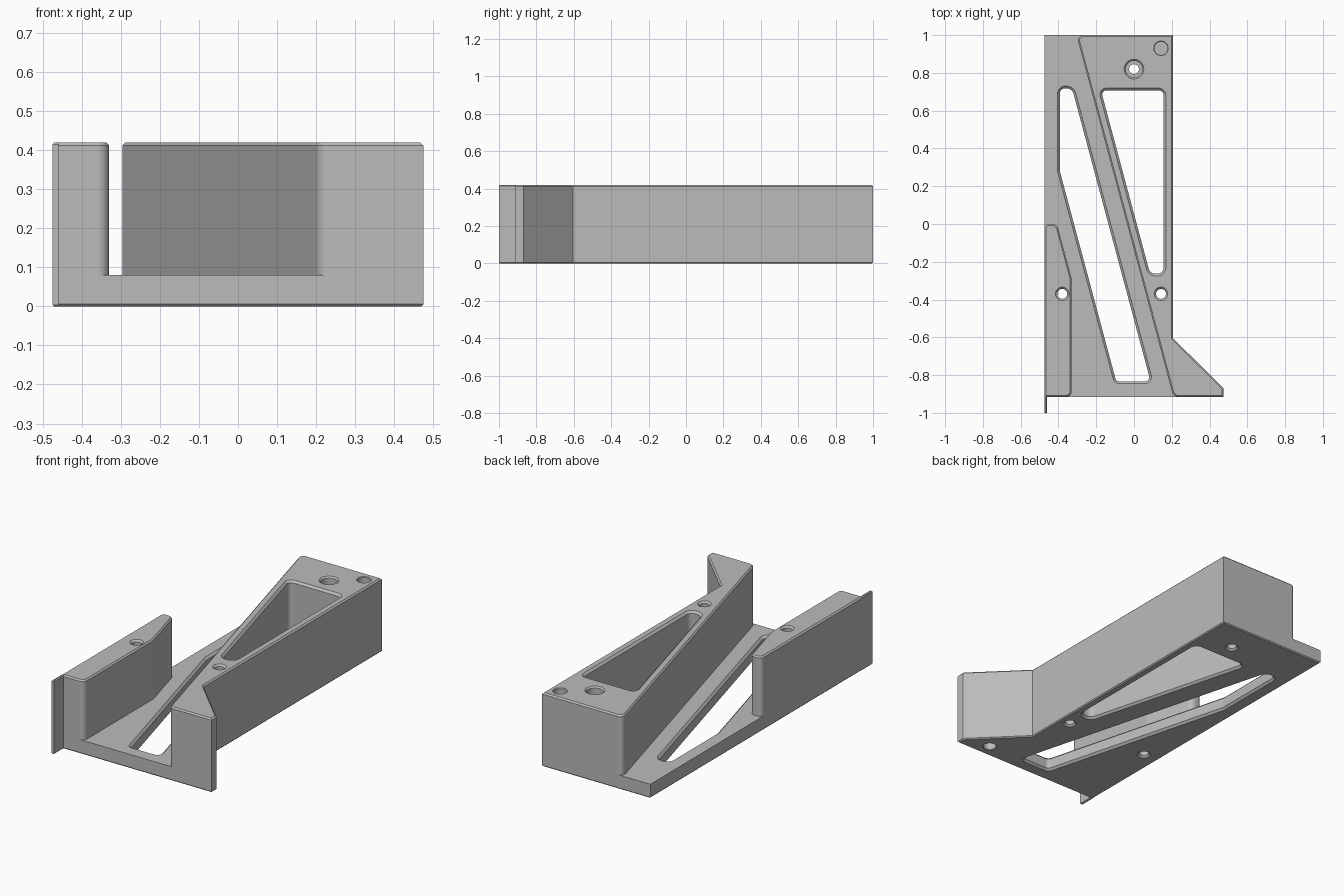
import bpy, bmesh, math
from mathutils import Vector

cube = bpy.data.objects.get("Cube")
if cube:
    bpy.data.objects.remove(cube, do_unlink=True)

HEIGHT, PLATE, BACK, FRONT = 0.42, 0.08, 1.0, -0.915
SIDE, WALL = 0.475, 0.207
SLOPE = math.tan(math.radians(15))

grey = bpy.data.materials.new("plain_grey")
grey.use_nodes = True
grey.diffuse_color = (0.5, 0.5, 0.5, 1)
grey.node_tree.nodes["Principled BSDF"].inputs["Base Color"].default_value = (0.5, 0.5, 0.5, 1)


def rounded(corners, grow=0.0, steps=8):
    """Counter-clockwise (x, y, radius) corners, offset outward by grow, then filleted."""
    n, out = len(corners), []
    for i in range(n):
        p, a, b = (Vector(corners[j % n][:2]) for j in (i, i - 1, i + 1))
        d1, d2 = (p - a).normalized(), (b - p).normalized()
        n1, n2 = Vector((d1.y, -d1.x)), Vector((d2.y, -d2.x))
        p = p + (n1 + n2) * grow / (1 + n1.dot(n2))
        r = corners[i][2]
        if r == 0:
            out.append(p)
            continue
        turn = math.atan2(d1.cross(d2), d1.dot(d2))
        side = 1 if turn > 0 else -1
        r = max(r + side * grow, 0.002)
        start = p - d1 * r * math.tan(abs(turn) / 2)
        centre = start - n1 * r * side
        arm = (start - centre)
        for k in range(steps + 1):
            t = turn * k / steps
            c, s = math.cos(t), math.sin(t)
            out.append(centre + Vector((arm.x * c - arm.y * s, arm.x * s + arm.y * c)))
    return out


def circle(x, y, r, sides=32):
    return [Vector((x + r * math.cos(2 * math.pi * k / sides),
                    y + r * math.sin(2 * math.pi * k / sides))) for k in range(sides)]


def loft(name, layers):
    """Solid skinned through (z, outline) layers, bottom to top."""
    bm = bmesh.new()
    rings = [[bm.verts.new((p.x, p.y, z)) for p in pts] for z, pts in layers]
    for low, high in zip(rings, rings[1:]):
        for i in range(len(low)):
            j = (i + 1) % len(low)
            bm.faces.new((low[i], low[j], high[j], high[i]))
    bm.faces.new(rings[0][::-1])
    bm.faces.new(rings[-1])
    bmesh.ops.recalc_face_normals(bm, faces=bm.faces)
    mesh = bpy.data.meshes.new(name)
    bm.to_mesh(mesh)
    bm.free()
    mesh.materials.append(grey)
    obj = bpy.data.objects.new(name, mesh)
    bpy.context.collection.objects.link(obj)
    return obj


def prism(name, corners, levels):
    return loft(name, [(z, rounded(corners, g)) for z, g in levels])


def drill(name, x, y, levels):
    return loft(name, [(z, circle(x, y, r)) for z, r in levels])


def slant(x, y, y2):
    """x at height y2 on the 15 degree line through (x, y)."""
    return x - SLOPE * (y2 - y)


# Base plate with its flared front foot
foot = [(SIDE, FRONT, 0), (SIDE, -0.87, 0), (WALL, -0.605, 0), (WALL, BACK, 0)]
plate = prism("bracket", [(-SIDE, FRONT, 0)] + foot + [(-SIDE, BACK, 0)],
              [(0, -0.006), (0.006, 0), (PLATE, 0)])

# Tall slanted block, low side rail and thin front tab
top = [(PLATE, 0), (HEIGHT - 0.008, 0), (HEIGHT, -0.008)]
block = prism("slanted_block",
              [(slant(-0.296, 0.968, FRONT), FRONT, 0.035)] + foot
              + [(slant(-0.296, 0.968, BACK), BACK, 0.027)], top)
rail = prism("side_rail",
             [(-SIDE, FRONT, 0), (-0.33, FRONT, 0.03), (-0.33, -0.29, 0.06),
              (slant(-0.33, -0.29, 0), 0, 0.035), (-SIDE, 0, 0.025)], top)
tab = prism("front_tab",
            [(-SIDE, -1, 0), (-0.46, -1, 0), (-0.46, FRONT + 0.01, 0), (-SIDE, FRONT + 0.01, 0)],
            [(0, -0.004), (0.004, 0), (HEIGHT - 0.005, 0), (HEIGHT, -0.005)])


# Cutters: chamfered windows, through holes and blind pockets
def window_levels(z_top, c=0.012):
    return [(-c, c), (c, -c), (z_top - c, -c), (z_top + c, c)]


plate_window = prism("plate_window",
                     [(slant(-0.405, 0.28, -0.845), -0.845, 0.035),
                      (slant(-0.30, 0.66, -0.845), -0.845, 0.035),
                      (slant(-0.30, 0.66, 0.73), 0.73, 0.05),
                      (-0.405, 0.73, 0.04), (-0.405, 0.28, 0.05)],
                     window_levels(PLATE))
block_window = prism("block_window",
                     [(slant(-0.18, 0.68, -0.275), -0.275, 0.05), (0.169, -0.275, 0.045),
                      (0.169, 0.72, 0.04), (slant(-0.18, 0.68, 0.72), 0.72, 0.035)],
                     window_levels(HEIGHT))
bottom_rim = [(-0.01, 0.046), (0.01, 0.026)]
top_rim = [(HEIGHT - 0.01, 0.026), (HEIGHT + 0.01, 0.046)]
cutters = [
    plate_window, block_window,
    drill("rail_hole", -0.38, -0.37, bottom_rim + top_rim),
    drill("block_hole", 0.143, -0.37, bottom_rim + top_rim),
    drill("counterbored_hole", 0, 0.82, bottom_rim + [
        (HEIGHT - 0.06, 0.026), (HEIGHT - 0.06, 0.044),
        (HEIGHT - 0.008, 0.044), (HEIGHT + 0.008, 0.06)]),
    drill("top_pocket", 0.143, 0.93, [
        (HEIGHT - 0.05, 0.035), (HEIGHT - 0.004, 0.035), (HEIGHT + 0.004, 0.042)]),
    drill("bottom_pocket", 0.313, -0.839, [(-0.004, 0.042), (0.004, 0.035), (0.05, 0.035)]),
]

# Join the solids, then cut the openings
bpy.ops.object.select_all(action="DESELECT")
bpy.context.view_layer.objects.active = plate
plate.select_set(True)
jobs = [(o, "UNION") for o in (block, rail, tab)] + [(o, "DIFFERENCE") for o in cutters]
for tool, operation in jobs:
    mod = plate.modifiers.new(tool.name, "BOOLEAN")
    mod.operation, mod.solver, mod.object = operation, "EXACT", tool
    bpy.ops.object.modifier_apply(modifier=mod.name)
    bpy.data.objects.remove(tool, do_unlink=True)

# Smooth fillets, crisp chamfers
bpy.ops.object.shade_smooth_by_angle(angle=math.radians(20))
weighted = plate.modifiers.new("flat_faces", "WEIGHTED_NORMAL")
weighted.keep_sharp = True
